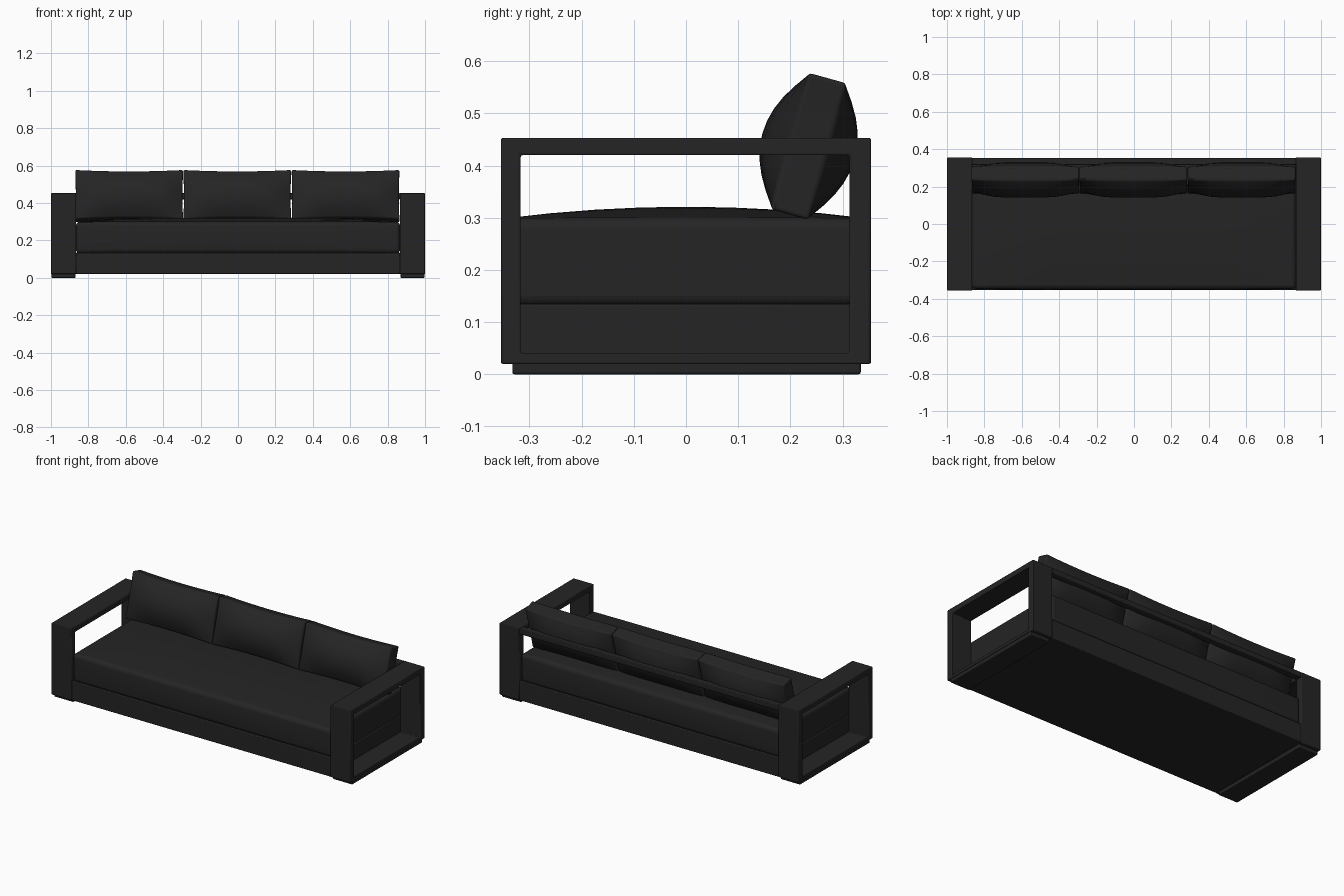
import bpy, bmesh, math
from mathutils import Matrix, Vector

if "Cube" in bpy.data.objects:
    bpy.data.objects.remove(bpy.data.objects["Cube"])

fabric = bpy.data.materials.new("charcoal black")
fabric.diffuse_color = (0.018, 0.018, 0.018, 1)
fabric.use_nodes = True
fabric.node_tree.nodes["Principled BSDF"].inputs["Base Color"].default_value = fabric.diffuse_color


def finish(bm, name, bevel, segments):
    """Turn a bmesh into a bevelled, smooth-shaded object."""
    bmesh.ops.recalc_face_normals(bm, faces=bm.faces)
    me = bpy.data.meshes.new(name)
    bm.to_mesh(me)
    bm.free()
    ob = bpy.data.objects.new(name, me)
    bpy.context.collection.objects.link(ob)
    me.materials.append(fabric)
    mod = ob.modifiers.new("soft edges", 'BEVEL')
    mod.width, mod.segments = bevel, segments
    mod.limit_method, mod.angle_limit = 'ANGLE', math.radians(50)
    bpy.ops.object.select_all(action='DESELECT')
    ob.select_set(True)
    bpy.context.view_layer.objects.active = ob
    bpy.ops.object.shade_smooth_by_angle(angle=math.radians(40))
    return ob


def box(name, lo, hi, bevel=0.004):
    bm = bmesh.new()
    bmesh.ops.create_cube(bm, size=1)
    for v in bm.verts:
        v.co = Vector([(a + b) / 2 + c * (b - a) for a, b, c in zip(lo, hi, v.co)])
    return finish(bm, name, bevel, 2)


def cushion(name, cuts, shape, matrix, bevel):
    """Subdivided cube (-1..1) whose points are moved by shape()."""
    bm = bmesh.new()
    bmesh.ops.create_cube(bm, size=2)
    bmesh.ops.subdivide_edges(bm, edges=bm.edges[:], cuts=cuts, use_grid_fill=True)
    for v in bm.verts:
        v.co = matrix @ Vector(shape(*v.co))
    return finish(bm, name, bevel, 4)


def arm_frame(name, x0, x1):
    """Open rectangular loop in the side plane, extruded across the arm width."""
    outer = [(-0.355, 0.02), (0.355, 0.02), (0.355, 0.453), (-0.355, 0.453)]
    inner = [(-0.317, 0.04), (0.313, 0.04), (0.313, 0.42), (-0.317, 0.42)]
    bm = bmesh.new()
    rings = [[bm.verts.new((x, y, z)) for y, z in pts]
             for x in (x0, x1) for pts in (outer, inner)]
    o0, i0, o1, i1 = rings
    for a, b in ((o0, i0), (o1, i1), (o0, o1), (i0, i1)):
        for k in range(4):
            n = (k + 1) % 4
            bm.faces.new((a[k], a[n], b[n], b[k]))
    finish(bm, name, 0.004, 2)


# Arms and the foot plates under them
for side, s in (("left", -1), ("right", 1)):
    x0, x1 = sorted((s * 0.865, s * 1.0))
    arm_frame(side + "_arm_frame", x0, x1)
    box(side + "_foot", (x0 + 0.003, -0.333, 0), (x1 - 0.003, 0.335, 0.03))

# Base and upper back rail
box("base", (-0.867, -0.353, 0.02), (0.867, 0.354, 0.135))
box("back_rail", (-0.867, 0.315, 0.42), (0.867, 0.354, 0.453))


# Long seat cushion with a crowned top and slightly bulging front and back
def seat_shape(u, v, w):
    crown = 0.022 * (1 - u ** 8) * (1 - v * v) if w > 0 else 0
    bulge = 0.007 * (1 - w * w) * (1 - u ** 4)
    return (0.866 * u, v * (0.346 + bulge), 0.215 + 0.084 * w + crown * w)


cushion("seat_cushion", 7, seat_shape, Matrix.Identity(4), 0.02)


# Three leaning back cushions, thick in the middle and thin at the rims
def pillow_shape(u, v, w):
    thick = 0.038 + 0.054 * (1 - u ** 4) * (1 - w * w)
    height = 0.136 - 0.008 * (1 - u * u)
    return (0.288 * u * (1 - 0.01 * (1 - w * w)), v * thick, height * w)


for name, x in (("left", -0.582), ("middle", -0.004), ("right", 0.575)):
    place = Matrix.Translation((x, 0.235, 0.437)) @ Matrix.Rotation(math.radians(-15.5), 4, 'X')
    cushion(name + "_back_cushion", 9, pillow_shape, place, 0.01)
